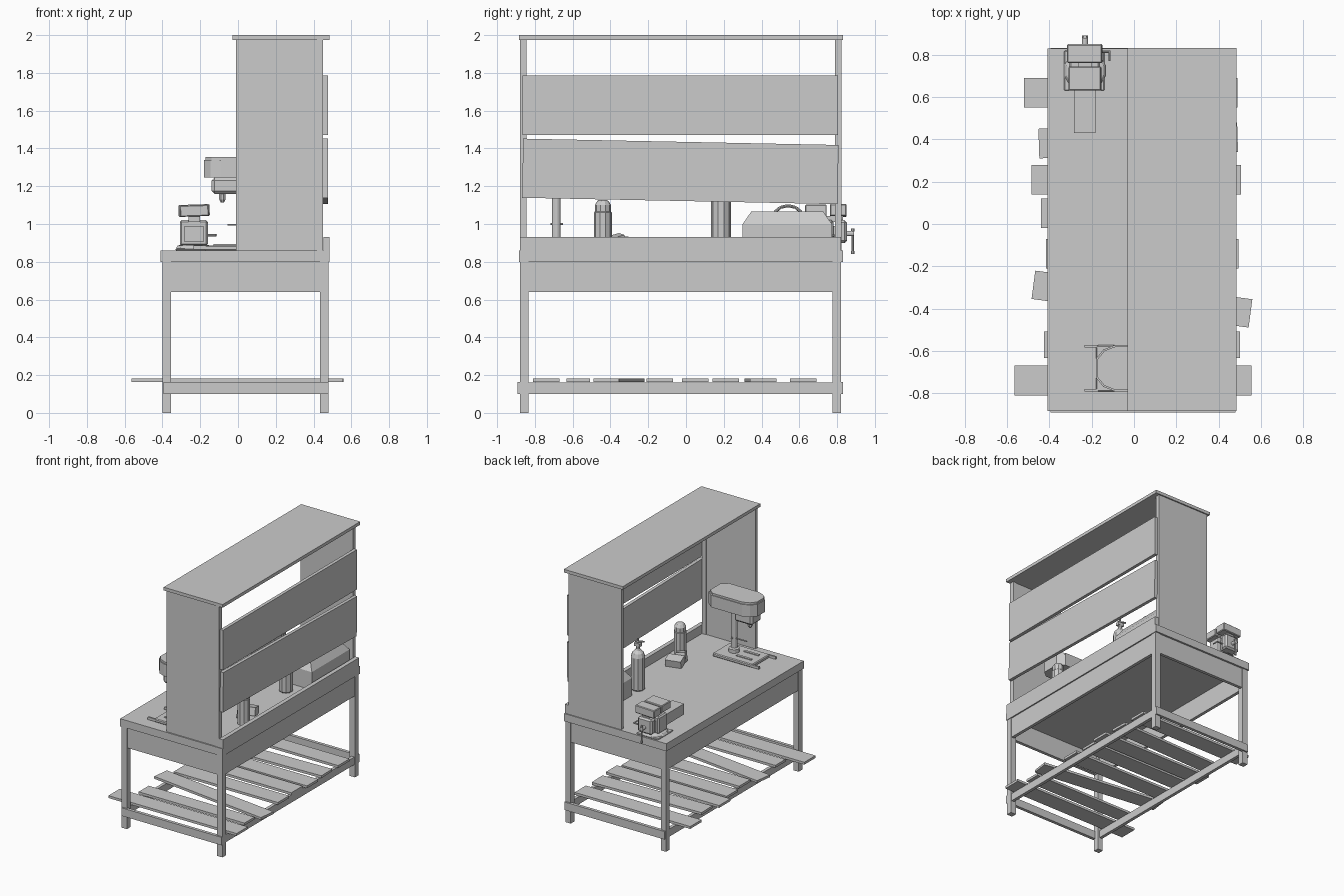
import bpy, bmesh, math
from mathutils import Vector

if "Cube" in bpy.data.objects:
    bpy.data.objects.remove(bpy.data.objects["Cube"])


def finish(name, bm, bevel=0):
    bmesh.ops.recalc_face_normals(bm, faces=bm.faces[:])
    me = bpy.data.meshes.new(name)
    bm.to_mesh(me)
    bm.free()
    ob = bpy.data.objects.new(name, me)
    bpy.context.collection.objects.link(ob)
    if bevel:
        m = ob.modifiers.new("bevel", 'BEVEL')
        m.width, m.segments = bevel, 1
    return ob


def box(name, x0, x1, y0, y1, z0, z1, rot=(0, 0, 0), bevel=0):
    bm = bmesh.new()
    bmesh.ops.create_cube(bm, size=1)
    bmesh.ops.scale(bm, vec=(x1 - x0, y1 - y0, z1 - z0), verts=bm.verts)
    ob = finish(name, bm, bevel)
    ob.location = ((x0 + x1) / 2, (y0 + y1) / 2, (z0 + z1) / 2)
    ob.rotation_euler = [math.radians(a) for a in rot]
    return ob


def rod(name, p0, p1, r0, r1=None, n=12):
    a, b = Vector(p0), Vector(p1)
    bm = bmesh.new()
    bmesh.ops.create_cone(bm, cap_ends=True, segments=n, radius1=r0,
                          radius2=r0 if r1 is None else r1, depth=(b - a).length)
    ob = finish(name, bm)
    ob.location = (a + b) / 2
    ob.rotation_euler = (b - a).to_track_quat('Z', 'Y').to_euler()
    return ob


def lathe(name, x, y, prof, n=8):
    # stacked rings from (radius, height) pairs
    bm = bmesh.new()
    rings = [[bm.verts.new((x + r * math.cos(2 * math.pi * (i + .5) / n),
                            y + r * math.sin(2 * math.pi * (i + .5) / n), z))
              for i in range(n)] for r, z in prof]
    for a, b in zip(rings, rings[1:]):
        for i in range(n):
            j = (i + 1) % n
            bm.faces.new((a[i], a[j], b[j], b[i]))
    bm.faces.new(rings[0])
    bm.faces.new(rings[-1])
    return finish(name, bm)


def prism(name, pts, depth):
    # extrude a 3D polygon along a vector
    bm = bmesh.new()
    f = bm.faces.new([bm.verts.new(p) for p in pts])
    ext = bmesh.ops.extrude_face_region(bm, geom=[f])
    bmesh.ops.translate(bm, vec=depth,
                        verts=[v for v in ext['geom'] if isinstance(v, bmesh.types.BMVert)])
    return finish(name, bm)


# bench frame
for x0, x1 in ((-.40, -.355), (.433, .48)):
    for y0, y1 in ((-.88, -.835), (.775, .82)):
        box("bench_leg", x0, x1, y0, y1, 0, .80)
box("bench_top", -.41, .455, -.885, .83, .80, .86)
box("back_lip_lower", .455, .485, -.885, .83, .80, .86)
box("back_lip", .452, .485, -.88, .82, .86, .93)
for x0, x1 in ((-.395, -.37), (.45, .475)):
    box("long_apron", x0, x1, -.84, .78, .64, .80)
    box("long_rail", x0, x1, -.84, .78, .10, .16)
for y0, y1 in ((-.875, -.85), (.79, .815)):
    box("end_apron", -.36, .44, y0, y1, .64, .80)
for y0, y1 in ((-.892, -.867), (.807, .832)):
    box("end_rail", -.395, .48, y0, y1, .10, .163)

# loose shelf slats: left end, right end, centre y, width, yaw
for x0, x1, y, w, a in ((-.52, .49, .62, .14, 0), (-.45, .49, .395, .14, 1.8),
                        (-.485, .505, .21, .14, 0), (-.44, .48, .05, .14, 0),
                        (-.415, .495, -.14, .14, 0), (-.48, .555, -.355, .135, -7.5),
                        (-.425, .50, -.57, .125, 0), (-.565, .555, -.74, .14, 0)):
    box("shelf_slat", x0, x1, y - w / 2, y + w / 2, .163, .182, (0, 0, a))

# hutch
for y0, y1 in ((-.875, -.85), (.797, .822)):
    box("hutch_side", -.01, .418, y0, y1, .86, 1.975)
for y0, y1 in ((-.88, -.845), (.79, .822)):
    box("hutch_post", .418, .45, y0, y1, .86, 1.975)
box("hutch_roof", -.03, .485, -.885, .832, 1.975, 2)
box("back_board_upper", .45, .476, -.865, .805, 1.472, 1.787)
box("back_board_lower", .45, .476, -.865, .805, 1.122, 1.435, (-1.15, 0, 0))

# drill press
dy = -.682
box("press_base", -.18, .17, dy - .11, dy + .11, .86, .887, bevel=.006)
for s in (-1, 1):
    box("base_prong", -.235, -.17, dy + s * .104 - .007, dy + s * .104 + .007, .865, .885)
    box("base_slot_rib", -.13, .0, dy + s * .045 - .01, dy + s * .045 + .01, .885, .893)
lathe("press_column", .06, dy - .005, [(.04, .885), (.04, .915), (.024, .92), (.024, 1.25)], 12)
head = [(-.18, -.045), (-.18, .045), (-.145, .088), (-.09, .11), (.18, .11),
        (.23, .07), (.23, -.07), (.18, -.11), (-.09, -.11), (-.145, -.088)]
prism("press_head", [(x, dy + y, 1.245) for x, y in head], (0, 0, .095))
prism("press_head_cap", [(x * .96, dy + y * .94, 1.34) for x, y in head], (0, 0, .015))
box("spindle_housing", -.14, .02, dy - .06, dy + .06, 1.16, 1.245, bevel=.015)
lathe("drill_chuck", -.083, dy, [(.01, 1.115), (.018, 1.13), (.018, 1.165)])
rod("press_handle", (-.055, dy, .996), (.06, dy, .996), .005, n=8)
rod("press_clamp", (.06, dy - .035, 1), (.06, dy + .03, 1), .006, n=8)

# gas bottle with valve
lathe("gas_bottle", .29, .185, [(.046, .86), (.052, .868), (.052, 1.12), (.042, 1.15),
                                (.02, 1.17), (.016, 1.18), (.016, 1.205)], 10)
box("bottle_valve", .265, .315, .17, .20, 1.2, 1.225)
box("bottle_lever", .235, .31, .178, .192, 1.235, 1.243, (0, 12, 0))
rod("valve_stem", (.29, .185, 1.22), (.29, .185, 1.26), .008, n=8)

# flask and small tilted blocks
lathe("flask", .36, -.44, [(.047, .86), (.047, 1.06), (.043, 1.065), (.043, 1.1),
                           (.03, 1.122), (.02, 1.127)], 10)
box("small_block", .26, .33, -.40, -.33, .865, .94, (14, 8, 25))
box("small_flat_block", .24, .36, -.33, -.25, .862, .925, (-12, 0, 15))

# toolbox
tx0, tx1, ty0, ty1 = .26, .435, .30, .772
box("toolbox_body", tx0, tx1, ty0, ty1, .86, 1.0)
bm = bmesh.new()
bmesh.ops.create_cube(bm, size=1)
for v in bm.verts:
    i = .045 if v.co.z > 0 else 0
    v.co = ((tx0 + i if v.co.x < 0 else tx1 - i),
            (ty0 + i if v.co.y < 0 else ty1 - i), 1.065 if v.co.z > 0 else 1.0)
finish("toolbox_lid", bm)
arc = [(.47, 1.063), (.50, 1.088), (.54, 1.097), (.58, 1.088), (.61, 1.063)]
for (a, b), (c, d) in zip(arc, arc[1:]):
    rod("toolbox_handle", (.347, a, b), (.347, c, d), .008, n=8)

# bench vise
vx = -.232
box("vise_foot", -.33, -.14, .63, .82, .86, .872, bevel=.004)
lathe("vise_swivel", vx, .725, [(.10, .872), (.09, .885), (.075, .89)], 12)
box("vise_body", -.308, -.16, .67, .78, .885, 1.02, bevel=.01)
box("vise_slide", -.284, -.182, .43, .82, .905, .99)
box("vise_front_block", -.295, -.17, .795, .852, .90, 1.02, bevel=.012)
box("vise_neck", -.262, -.20, .66, .83, 1.01, 1.042)
box("vise_jaw_rear", -.308, -.155, .63, .745, 1.04, 1.1, (0, -2, 0), .005)
box("vise_jaw_front", -.315, -.15, .762, .85, 1.04, 1.103, (0, -2, 0), .005)
rod("vise_screw", (vx, .84, .95), (vx, .89, .95), .014)
rod("vise_bar", (vx, .883, .85), (vx, .883, .965), .006, n=8)
for z in (.848, .967):
    rod("bar_knob", (vx, .883, z - .008), (vx, .883, z + .008), .009, n=8)
rod("swivel_lock", (-.165, .815, .94), (-.115, .815, .94), .006, n=8)
rod("swivel_lock_bar", (-.115, .77, .94), (-.115, .82, .94), .005, n=8)
